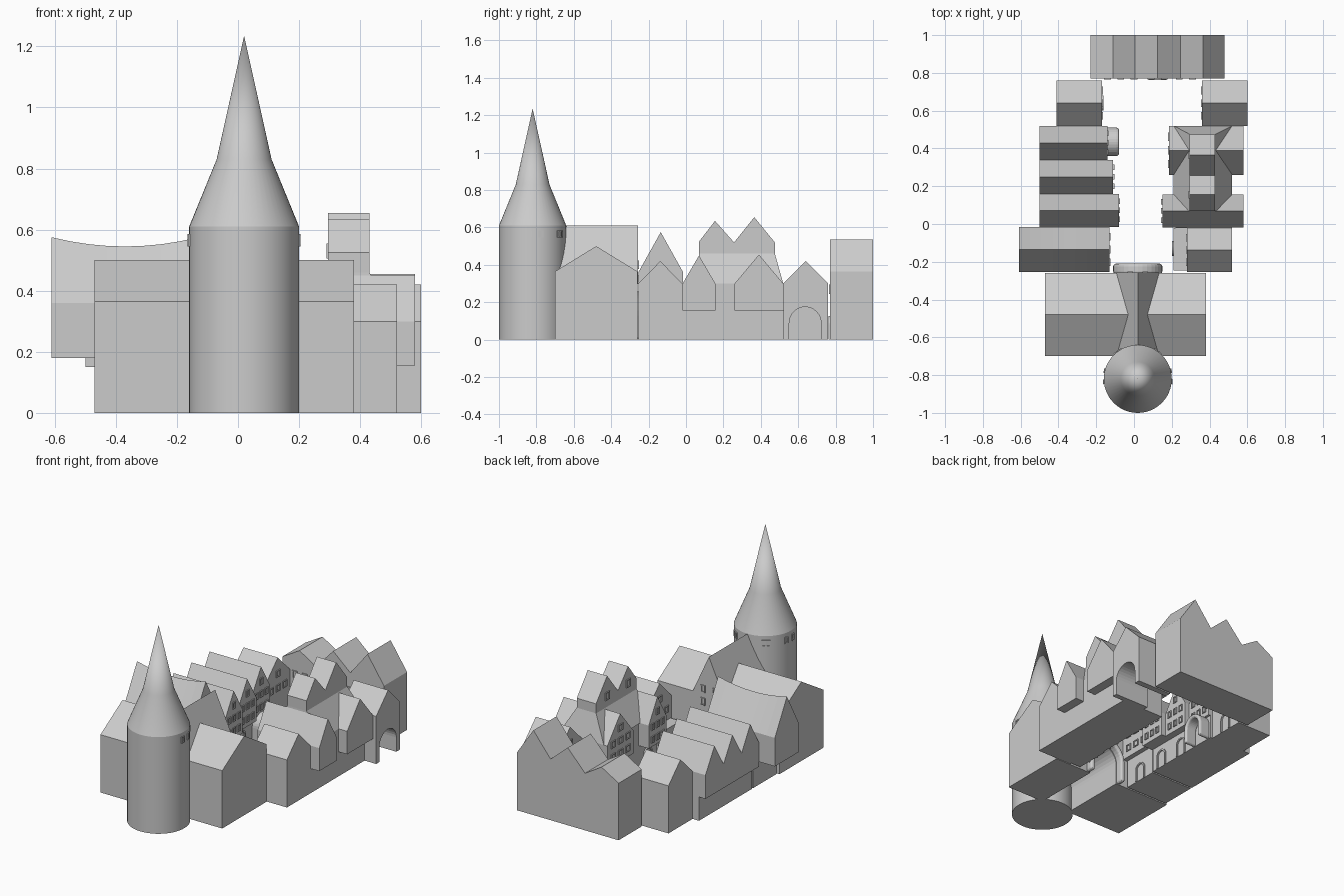
import bpy, bmesh, math
from mathutils import Vector

if "Cube" in bpy.data.objects:
    bpy.data.objects.remove(bpy.data.objects["Cube"])


def finish(name, bm):
    bmesh.ops.recalc_face_normals(bm, faces=bm.faces)
    me = bpy.data.meshes.new(name)
    bm.to_mesh(me)
    bm.free()
    ob = bpy.data.objects.new(name, me)
    bpy.context.collection.objects.link(ob)
    return ob


def loft(name, axis, stations):
    """Closed solid through (position, [(u, z), ...]) sections along x or y."""
    bm = bmesh.new()
    rings = []
    for a, pts in stations:
        rings.append([bm.verts.new((a, u, z) if axis == 'x' else (u, a, z)) for u, z in pts])
    n = len(rings[0])
    for r, s in zip(rings, rings[1:]):
        for i in range(n):
            bm.faces.new((r[i], r[(i + 1) % n], s[(i + 1) % n], s[i]))
    bm.faces.new(rings[0])
    bm.faces.new(rings[-1])
    return finish(name, bm)


def prism(name, axis, a0, a1, pts):
    return loft(name, axis, [(a0, pts), (a1, pts)])


def box(name, x0, x1, y0, y1, z0, z1):
    return prism(name, 'x', x0, x1, [(y0, z0), (y1, z0), (y1, z1), (y0, z1)])


def house(name, axis, a0, a1, u0, u1, z0, eave, ridge, sag=0):
    """Gabled house, its ridge running along the axis and optionally sagging."""
    n = 8 if sag else 1
    um = (u0 + u1) / 2
    st = []
    for i in range(n + 1):
        t = i / n
        zr = ridge - sag * 4 * t * (1 - t)
        st.append((a0 + (a1 - a0) * t, [(u0, z0), (u1, z0), (u1, eave), (um, zr), (u0, eave)]))
    return loft(name, axis, st)


def arch(c, r, spring, z0=0.0, n=16):
    pts = [(c + r * math.cos(math.pi * i / n), spring + r * math.sin(math.pi * i / n))
           for i in range(n + 1)]
    return [(c + r, z0)] + pts + [(c - r, z0)]


def arch_frame(name, axis, a0, a1, c, r, width, spring, bevel=0.0):
    ob = prism(name, axis, a0, a1,
               arch(c, r + width, spring) + arch(c, r, spring)[::-1])
    if bevel:
        m = ob.modifiers.new("round", 'BEVEL')
        m.width, m.segments, m.limit_method = bevel, 3, 'ANGLE'
        m.angle_limit = math.radians(50)
    return ob


def carve(ob, axis, a0, a1, pts):
    cutter = prism(ob.name + "_cutter", axis, a0, a1, pts)
    m = ob.modifiers.new("arch", 'BOOLEAN')
    m.object, m.solver = cutter, 'EXACT'
    cutter.hide_render = True
    cutter.hide_set(True)


def window(name, p, normal, w=0.03, h=0.04):
    """Small raised frame with a recessed pane."""
    nrm = Vector(normal).normalized()
    side = Vector((-nrm.y, nrm.x, 0))
    bm = bmesh.new()
    c = Vector(p)
    cor = [(-1, -1), (1, -1), (1, 1), (-1, 1)]
    back, front, pane = [[bm.verts.new(c + side * sx * (w / 2 - t) + Vector((0, 0, sz * (h / 2 - t)))
                                       + nrm * d) for sx, sz in cor]
                         for t, d in ((0, -.01), (0, .006), (.006, .001))]
    mid = [bm.verts.new(v.co + nrm * .005) for v in pane]
    bm.faces.new(back)
    bm.faces.new(pane)
    for a, b in ((back, front), (front, mid), (mid, pane)):
        for i in range(4):
            bm.faces.new((a[i], a[(i + 1) % 4], b[(i + 1) % 4], b[i]))
    return finish(name, bm)


# Round tower with a two-stage pointed roof
bm = bmesh.new()
N = 48
rings = [[bm.verts.new((.02 + r * math.cos(2 * math.pi * i / N), -.82 + r * math.sin(2 * math.pi * i / N), z))
          for i in range(N)] for r, z in ((.18, 0), (.18, .61), (.09, .83))]
tip = bm.verts.new((.02, -.82, 1.235))
bm.faces.new(rings[0])
for a, b in zip(rings, rings[1:]):
    for i in range(N):
        bm.faces.new((a[i], a[(i + 1) % N], b[(i + 1) % N], b[i]))
for i in range(N):
    bm.faces.new((rings[2][i], rings[2][(i + 1) % N], tip))
tower = finish("round_tower", bm)
bpy.context.view_layer.objects.active = tower
tower.select_set(True)
bpy.ops.object.shade_smooth_by_angle(angle=math.radians(15))
for deg in (-5, 14, 50, 58, 122, 130, 166, 185):
    d = Vector((math.cos(math.radians(deg)), math.sin(math.radians(deg)), 0))
    window("tower_window", Vector((.02, -.82, .565)) + d * .179, d, .025, .04)

# Gate hall, vaulted passage and steep cross roof
hall = house("gate_hall", 'x', -.47, .38, -.70, -.26, 0, .365, .50)
carve(hall, 'y', -.75, -.2, arch(.02, .1, .13, -.05))
house("cross_roof", 'y', -.70, -.257, -.093, .133, .30, .365, .61)
arch_frame("gate_arch", 'y', -.265, -.21, .02, .1, .03, .13, .014)
for x in (-.02, .06):
    for z in (.32, .40):
        window("gate_window", (x, -.257, z), (0, 1, 0), .03, .045)

# Left side: sagging jettied house, three terraces, rear cottage
house("left_sagging_house", 'x', -.61, -.13, -.255, -.015, .18, .36, .575, .03)
box("left_sagging_ground_floor", -.455, -.16, -.25, -.02, 0, .18)
box("left_terrace_ground_floor", -.455, -.155, -.01, .52, 0, .155)
terraces = ((-.015, .16, -.08), (.16, .34, -.11), (.34, .52, -.14))
for y0, y1, xi in terraces:
    house("left_terrace", 'x', -.50, xi, y0, y1, .15, .30, .45)
house("left_rear_cottage", 'x', -.41, -.17, .52, .76, 0, .30, .42)
arch_frame("left_porch_arch", 'x', -.16, -.08, .435, .05, .025, .09, .012)

# Right side: front cottage, low bay, oriel houses, rear cottage with archway
house("right_front_cottage", 'x', .28, .52, -.255, -.02, 0, .30, .42)
box("right_low_bay", .21, .30, -.245, -.02, 0, .16)
box("right_terrace_walls", .22, .52, -.02, .52, 0, .30)
house("right_front_oriel", 'x', .15, .58, -.018, .157, .155, .30, .45)
house("right_rear_oriel", 'x', .185, .58, .26, .52, .155, .30, .455)
rear = house("right_rear_cottage", 'x', .36, .60, .52, .76, 0, .30, .42)
carve(rear, 'x', .3, .65, arch(.637, .085, .09, -.05))

# Twin-gabled roof turret on a flared skirt
bm = bmesh.new()
low = [bm.verts.new((x, y, .30)) for x, y in ((.21, .06), (.52, .06), (.52, .52), (.21, .52))]
top = [bm.verts.new((x, y, .46)) for x, y in ((.295, .07), (.43, .07), (.43, .475), (.295, .475))]
bm.faces.new(low)
bm.faces.new(top)
for i in range(4):
    bm.faces.new((low[i], low[(i + 1) % 4], top[(i + 1) % 4], top[i]))
finish("turret_skirt", bm)
prism("turret", 'x', .295, .43, [(.07, .44), (.475, .44), (.475, .52), (.365, .655),
                                 (.257, .52), (.155, .635), (.07, .525)])
for y in (.155, .365):
    window("turret_window", (.295, y, .53), (-1, 0, 0), .04, .05)

# Rear block with three gables of rising height
prism("rear_block", 'y', .77, 1.0, [(-.23, 0), (.48, 0), (.48, .365), (.365, .535), (.245, .385),
                                    (.125, .49), (.005, .36), (-.11, .43), (-.23, .36)])
arch_frame("rear_door_frame", 'y', .762, .775, .125, .035, .012, .08)
for x in (-.14, -.07, .0, .09, .16, .24, .31):
    window("rear_window", (x, .77, .27), (0, -1, 0), .035, .05)

# Courtyard-side windows and doors
def facade(x, y0, y1, nx, rows):
    ym, w = (y0 + y1) / 2, y1 - y0
    for z, k in rows:
        for i in range(k):
            window("facade_window", (x, ym + (i - (k - 1) / 2) * w / 3.6, z), (nx, 0, 0), w / 6, .042)


for y0, y1, xi in terraces:
    facade(xi, y0, y1, 1, ((.20, 3), (.28, 3), (.36, 1)))
facade(-.13, -.255, -.015, 1, ((.24, 3), (.33, 3), (.44, 1)))
facade(-.17, .52, .76, 1, ((.23, 3), (.32, 1)))
facade(.28, -.255, -.02, -1, ((.23, 3), (.32, 1)))
facade(.15, -.018, .157, -1, ((.20, 3), (.28, 3), (.36, 1)))
facade(.185, .26, .52, -1, ((.21, 3), (.29, 3), (.37, 1)))
facade(.36, .52, .76, -1, ((.23, 3), (.32, 1)))
for x, y in ((-.16, -.13), (-.155, .07), (-.155, .25), (-.17, .64), (.21, -.13), (.22, .07), (.22, .33)):
    arch_frame("house_door_frame", 'x', x - .008, x + .008, y, .03, .01, .075)
